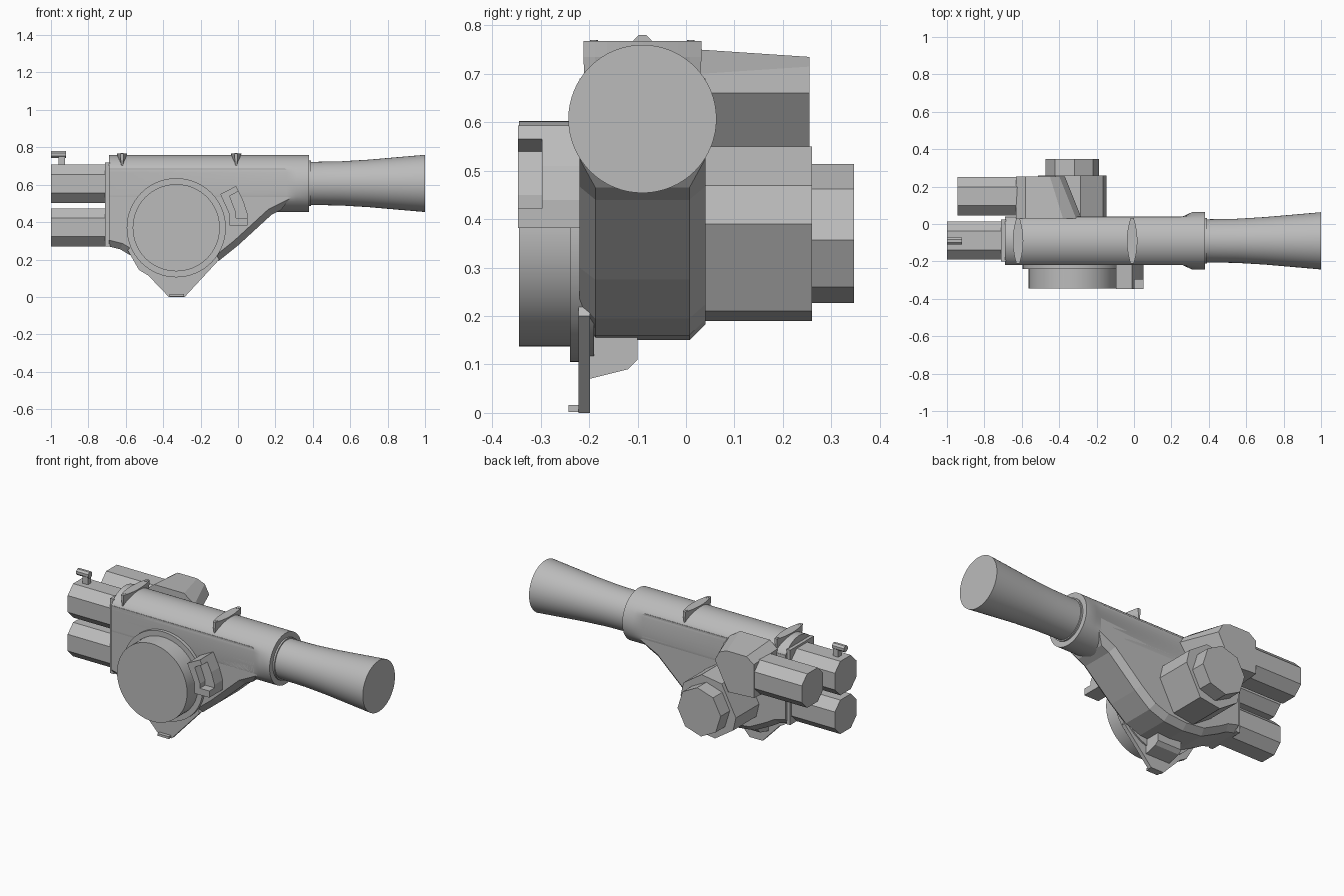
import bpy, bmesh, math

cube = bpy.data.objects.get("Cube")
if cube:
    bpy.data.objects.remove(cube)

grey = bpy.data.materials.new("plain_grey")
grey.use_nodes = True
grey.diffuse_color = (0.5, 0.5, 0.5, 1)
grey.node_tree.nodes["Principled BSDF"].inputs["Base Color"].default_value = (0.5, 0.5, 0.5, 1)

HUB_X, HUB_Z = -0.33, 0.37      # centre of the round side drum
AX_Y, AX_Z = -0.09, 0.607       # axis of the main tube


def loft(name, rings, smooth=False, chamfer=None):
    """Skin equal-length rings of points and cap both ends."""
    bm = bmesh.new()
    loops = [[bm.verts.new(p) for p in ring] for ring in rings]
    n = len(loops[0])
    for a, b in zip(loops, loops[1:]):
        for i in range(n):
            j = (i + 1) % n
            bm.faces.new((a[i], a[j], b[j], b[i]))
    caps = [bm.faces.new(loops[0]), bm.faces.new(loops[-1])]
    bmesh.ops.recalc_face_normals(bm, faces=bm.faces)
    if chamfer:
        width, limit = chamfer
        edges = [e for f in caps for e in f.edges
                 if max(v.co.z for v in e.verts) < limit]
        bmesh.ops.bevel(bm, geom=edges, offset=width, segments=1,
                        profile=0.5, affect='EDGES')
    mesh = bpy.data.meshes.new(name)
    bm.to_mesh(mesh)
    bm.free()
    mesh.materials.append(grey)
    ob = bpy.data.objects.new(name, mesh)
    bpy.context.collection.objects.link(ob)
    if smooth:
        bpy.ops.object.select_all(action='DESELECT')
        ob.select_set(True)
        bpy.context.view_layer.objects.active = ob
        bpy.ops.object.shade_smooth_by_angle(angle=math.radians(30))
    return ob


def prism_y(name, pts, y0, y1, **kw):
    """Extrude an xz outline along y."""
    return loft(name, [[(x, y, z) for x, z in pts] for y in (y0, y1)], **kw)


def prism_x(name, pts, x0, x1, **kw):
    """Extrude a yz outline along x."""
    return loft(name, [[(x, y, z) for y, z in pts] for x in (x0, x1)], **kw)


def circle(cx, cy, r, n, turn=0):
    return [(cx + r * math.cos(math.radians(turn) + math.tau * i / n),
             cy + r * math.sin(math.radians(turn) + math.tau * i / n)) for i in range(n)]


def box(name, x0, x1, y0, y1, z0, z1):
    return prism_y(name, [(x0, z0), (x1, z0), (x1, z1), (x0, z1)], y0, y1)


def tube(name, stations):
    """Round tube on the main axis; each station is x, radius, side limit."""
    rings = []
    for x, r, lim in stations:
        rings.append([(x, AX_Y + max(-lim, min(lim, y)), AX_Z + z)
                      for y, z in circle(0, 0, r, 64)])
    return loft(name, rings, smooth=True)


# Main tube, flattened on its sides, opening to a round collar
tube("main_tube", [(-0.69, 0.153, 0.13), (0.26, 0.153, 0.13),
                   (0.31, 0.153, 0.153), (0.38, 0.153, 0.153)])

# Flared barrel
tube("barrel_neck", [(0.37, 0.122, 1), (0.39, 0.122, 1)])
tube("barrel", [(0.385, 0.115, 1), (0.55, 0.118, 1), (0.7, 0.127, 1),
                (0.85, 0.14, 1), (1.0, 0.153, 1)])

# Body slab with chamfered underside
body = [(-0.69, 0.69), (0.25, 0.69), (0.29, 0.65), (0.30, 0.6), (0.28, 0.53),
        (0.23, 0.465), (0.18, 0.44), (0.0, 0.275), (-0.1, 0.195), (-0.2, 0.16),
        (-0.33, 0.15), (-0.46, 0.165), (-0.58, 0.225), (-0.63, 0.255), (-0.69, 0.27)]
prism_y("body", body, -0.22, 0.04, chamfer=(0.033, 0.5))
box("rear_flange", -0.71, -0.685, -0.2, 0.025, 0.27, 0.72)

# Side drum and its base ring
prism_y("drum_base", circle(HUB_X, HUB_Z, 0.265, 64), -0.24, -0.19, smooth=True)
prism_y("drum", circle(HUB_X, HUB_Z, 0.233, 64), -0.345, -0.23, smooth=True)

# Pointed lower bracket with peg and rib
prism_y("lower_bracket", [(-0.59, 0.25), (-0.53, 0.145), (-0.48, 0.115), (-0.37, 0.0),
                          (-0.285, 0.0), (-0.10, 0.2), (-0.2, 0.35), (-0.5, 0.35)],
        -0.222, -0.198)
box("bracket_peg", -0.365, -0.29, -0.243, -0.21, 0.002, 0.016)
prism_x("bracket_rib", [(-0.2, 0.07), (-0.12, 0.09), (-0.1, 0.11), (-0.1, 0.19), (-0.2, 0.19)],
        -0.41, -0.25)

# Grab handle: solid foot and an open C-shaped front
grip = [(-0.095, 0.55), (-0.01, 0.593), (0.03, 0.51), (0.052, 0.44), (0.052, 0.382),
        (-0.045, 0.382), (-0.045, 0.44)]
prism_y("handle_foot", grip, -0.297, -0.21)
prism_y("handle_front", [(-0.095, 0.55), (-0.01, 0.593), (0.003, 0.565), (-0.045, 0.54),
                         (-0.01, 0.45), (-0.01, 0.422), (0.052, 0.422), (0.052, 0.382),
                         (-0.045, 0.382), (-0.045, 0.44)], -0.347, -0.295)


# Eight-sided rear pods
def pod(name, y, z, x0, x1):
    a, b = 0.102, 0.05
    pts = [(a, -b), (a, b), (b, a), (-b, a), (-a, b), (-a, -b), (-b, -a), (b, -a)]
    prism_x(name, [(y + p, z + q) for p, q in pts], x0, x1)


pod("upper_pod", -0.088, 0.605, -1.0, -0.68)
pod("lower_pod", -0.088, 0.372, -1.0, -0.68)
pod("back_pod", 0.148, 0.605, -0.945, -0.6)

# Tapered housing that carries the back pod
front_ring = [(-0.63, 0.48), (-0.63, 0.71), (-0.58, 0.75), (-0.38, 0.75),
              (-0.31, 0.70), (-0.28, 0.66), (-0.42, 0.47)]
back_ring = [(-0.63, 0.5), (-0.63, 0.70), (-0.58, 0.735), (-0.45, 0.735),
             (-0.40, 0.715), (-0.37, 0.66), (-0.46, 0.49)]
loft("back_housing", [[(x, 0.03, z) for x, z in front_ring],
                      [(x, 0.255, z) for x, z in back_ring]])

# Faceted back hub and its knob: half outline repeated through the centre
half = [(0.184, 0.02), (0.165, 0.1), (0.045, 0.18), (-0.09, 0.16)]
hub = [(HUB_X + s * x, HUB_Z + s * z) for s in (1, -1) for x, z in half]
prism_y("back_hub", hub, 0.03, 0.26)
prism_y("back_knob", circle(HUB_X, HUB_Z, 0.144, 8, -5), 0.25, 0.347)


# Lens-shaped lugs across the top, narrowing downward
def lens(cx, z, half_w, half_l):
    n = 10
    side = [-1 + 2 * i / n for i in range(n + 1)]
    right = [(cx + half_w * (0.3 + 0.7 * (1 - t * t)), AX_Y + half_l * t, z) for t in side]
    left = [(2 * cx - x, y, z) for x, y, z in reversed(right)]
    return right + left


for label, cx in (("rear", -0.62), ("front", -0.01)):
    loft(label + "_lug", [lens(cx, 0.70, 0.01, 0.12), lens(cx, 0.735, 0.024, 0.122),
                          lens(cx, 0.768, 0.028, 0.122)])
    for end in (-1, 1):
        y = AX_Y + end * 0.1
        pts = circle(cx, y, 0.008, 12)
        loft(label + "_lug_pin", [[(x, v, z) for x, v in pts] for z in (0.76, 0.77)])

# Small sight on the upper pod
box("sight_post", -0.96, -0.925, -0.105, -0.075, 0.69, 0.76)
prism_x("sight_tube", circle(AX_Y, 0.762, 0.02, 8, 22.5), -1.0, -0.92)
